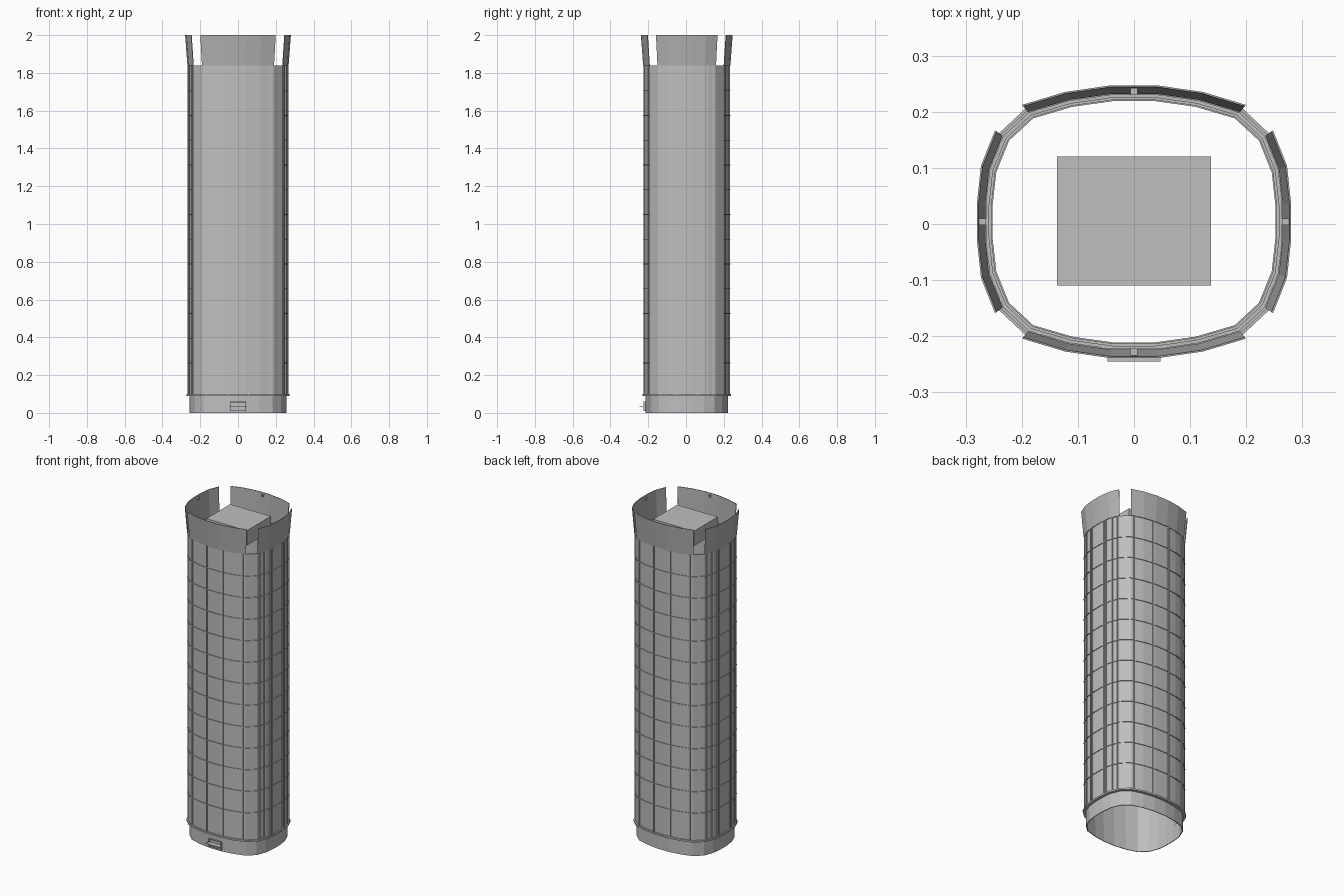
import bpy, bmesh
from mathutils import Vector

cube = bpy.data.objects.get("Cube")
if cube:
    bpy.data.objects.remove(cube, do_unlink=True)

CY = 0.004  # plan centre in y


def material(name, value):
    m = bpy.data.materials.new(name)
    m.use_nodes = True
    col = (value, value, value, 1)
    m.diffuse_color = col
    m.node_tree.nodes["Principled BSDF"].inputs["Base Color"].default_value = col
    return m


WALL = material("light grey", 0.52)
CROWN = material("mid grey", 0.44)

# One quadrant of the rounded plan, mirrored into a closed outline
QUAD = [(0.268, 0.031), (0.261, 0.095), (0.237, 0.155),
        (0.191, 0.198), (0.117, 0.220), (0.040, 0.231)]


def outline(grow=0.0):
    q = [(x * (1 + grow / 0.268), y * (1 + grow / 0.231)) for x, y in QUAD]
    left = [(-x, y) for x, y in reversed(q)]
    top = q + left
    return top + [(-x, -y) for x, y in top]


def finish(bm, name, mat):
    bmesh.ops.recalc_face_normals(bm, faces=bm.faces)
    me = bpy.data.meshes.new(name)
    bm.to_mesh(me)
    bm.free()
    me.materials.append(mat)
    ob = bpy.data.objects.new(name, me)
    bpy.context.collection.objects.link(ob)
    return ob


def wall(name, mat, z0, z1, outer, thick, lower=None, ids=None):
    """Hollow wall that follows the plan; ids limits it to one open run."""
    bm = bmesh.new()
    low = outer if lower is None else lower
    ids = ids or list(range(24)) + [0]
    loops = []
    for i in ids:
        section = [(low, z0), (outer, z1), (outer - thick, z1), (low - thick, z0)]
        loops.append([bm.verts.new((outline(g)[i][0], outline(g)[i][1] + CY, z))
                      for g, z in section])
    for a, b in zip(loops, loops[1:]):
        for k in range(4):
            j = (k + 1) % 4
            bm.faces.new((a[k], b[k], b[j], a[j]))
    if ids[0] != ids[-1]:
        bm.faces.new(loops[0])
        bm.faces.new(loops[-1])
    bmesh.ops.remove_doubles(bm, verts=bm.verts, dist=1e-5)
    return finish(bm, name, mat)


def box(name, mat, centre, size):
    bm = bmesh.new()
    bmesh.ops.create_cube(bm, size=1)
    for v in bm.verts:
        v.co = Vector(v.co[k] * size[k] + centre[k] for k in range(3))
    return finish(bm, name, mat)


def edge_at(value, axis):
    """Distance of the plan outline on the other axis."""
    pts = sorted([(p[axis], p[1 - axis]) for p in QUAD])
    pts.insert(0, (0, pts[0][1]))
    for (a, fa), (b, fb) in zip(pts, pts[1:]):
        if a <= value <= b:
            return fa + (fb - fa) * (value - a) / (b - a)


# Plinth, ledge and shaft
wall("plinth", WALL, 0.0, 0.092, -0.012, 0.004)
wall("ledge", WALL, 0.09, 0.10, 0.004, 0.018)
wall("shaft", WALL, 0.10, 1.84, -0.004, 0.006)

# Thin floor bands
for k in range(12):
    z = 1.705 - 0.131 * k
    wall("floor_band", WALL, z - 0.002, z + 0.002, 0.0, 0.005)

# Vertical ribs on all four sides
for s in (-1, 1):
    for t in (-1, 1):
        for x in (0.055, 0.17):
            box("facade_rib", WALL, (t * x, s * (edge_at(x, 0) - 0.003) + CY, 0.97),
                (0.006, 0.008, 1.74))
        for y in (0.05, 0.065, 0.11, 0.14):
            box("side_rib", WALL, (s * (edge_at(y, 1) - 0.003), t * y + CY, 0.97),
                (0.008, 0.005, 1.74))

# Four flared crown panels, open at the corners
for start in (3, 9, 15, 21):
    ids = [(start + k) % 24 for k in range(6)]
    wall("crown_panel", CROWN, 1.84, 2.0, 0.012, 0.003, 0.0, ids)

# Small lamps inside the crown rim
for x, y in ((0.27, 0), (-0.27, 0), (0, 0.232), (0, -0.232)):
    box("rim_lamp", WALL, (x, y + CY, 1.985), (0.012, 0.012, 0.012))

# Roof plant room
box("roof_box", WALL, (0, 0.005, 1.895), (0.274, 0.23, 0.09))

# Entrance frame and canopy
box("door_lintel", WALL, (0, -0.218, 0.058), (0.086, 0.012, 0.004))
for s in (-1, 1):
    box("door_post", WALL, (s * 0.041, -0.218, 0.035), (0.004, 0.012, 0.05))
box("door_sill", WALL, (0, -0.218, 0.014), (0.086, 0.012, 0.004))
box("canopy", WALL, (0, -0.23, 0.036), (0.094, 0.03, 0.003))
